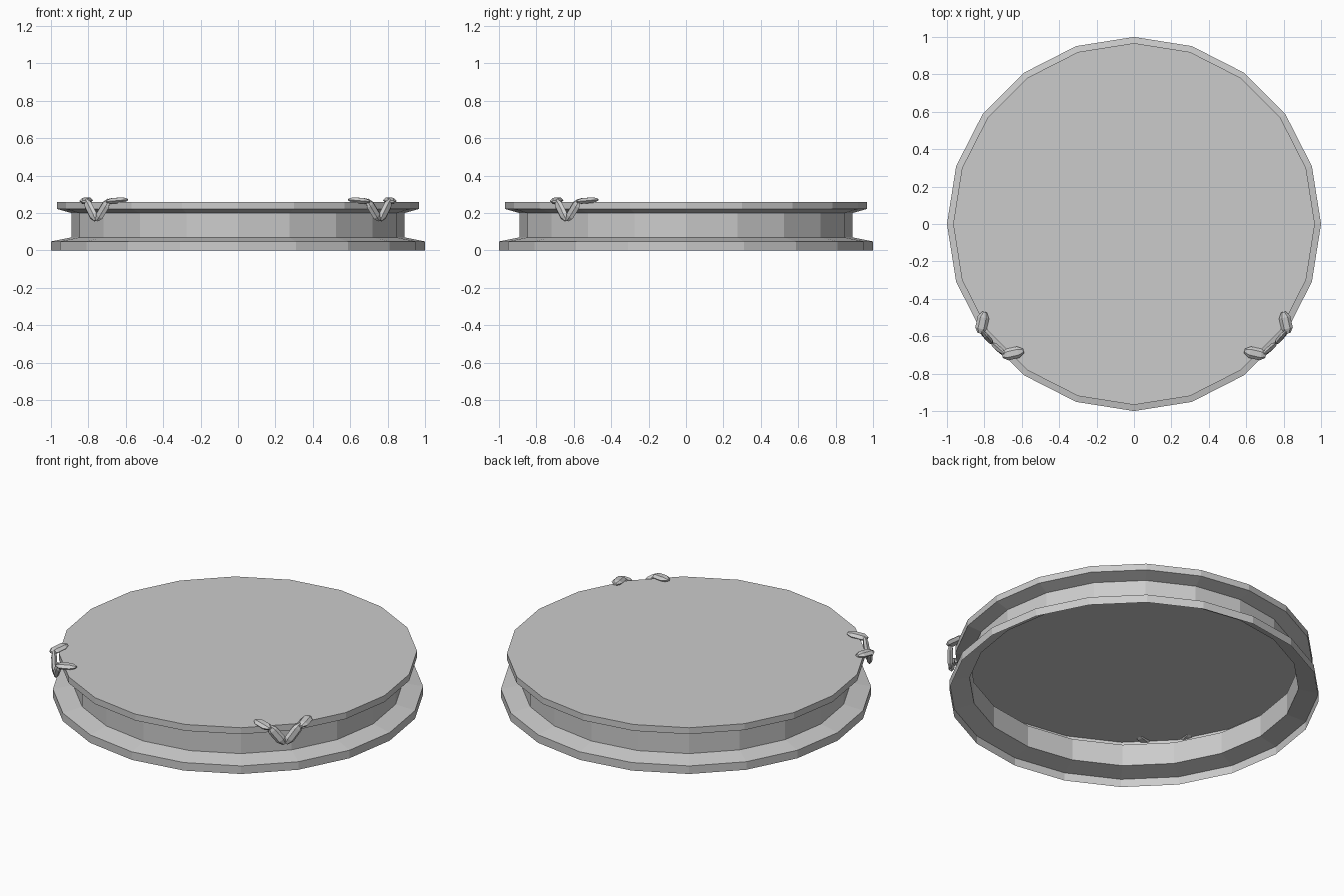
import bpy, bmesh
from math import sin, cos, pi
from mathutils import Vector

cube = bpy.data.objects.get("Cube")
if cube:
    bpy.data.objects.remove(cube, do_unlink=True)

grey = bpy.data.materials.new("plain grey")
grey.use_nodes = True
GREY = (0.6, 0.6, 0.6, 1)
grey.diffuse_color = GREY
grey.node_tree.nodes["Principled BSDF"].inputs["Base Color"].default_value = GREY


def finish(bm, name):
    bmesh.ops.recalc_face_normals(bm, faces=bm.faces)
    mesh = bpy.data.meshes.new(name)
    bm.to_mesh(mesh)
    bm.free()
    mesh.materials.append(grey)
    obj = bpy.data.objects.new(name, mesh)
    bpy.context.collection.objects.link(obj)
    return obj


def loft(bm, rings):
    """Skin consecutive rings of vertices with quads."""
    n = len(rings[0])
    for a, b in zip(rings, rings[1:]):
        for i in range(n):
            j = (i + 1) % n
            bm.faces.new((a[i], a[j], b[j], b[i]))


# Round platform: thin shell, open underneath, with a foot flange and top lip
SIDES = 20
PROFILE = [(1, 0), (1, 0.048), (0.89, 0.07), (0.89, 0.2), (0.967, 0.222), (0.967, 0.26)]
bm = bmesh.new()
rings = [[bm.verts.new((r * cos(2 * pi * i / SIDES), r * sin(2 * pi * i / SIDES), z))
          for i in range(SIDES)] for r, z in PROFILE]
loft(bm, rings)
bm.faces.new(rings[-1])
platform = finish(bm, "platform")
# An open shell: make sure the top faces outward
if max(platform.data.polygons, key=lambda p: p.area).normal.z < 0:
    platform.data.flip_normals()


def finger(bm, start, end, facing, width, depth):
    """Six-sided bar with tapered ends; facing is the thin direction."""
    start, end = Vector(start), Vector(end)
    axis = (end - start).normalized()
    side = axis.cross(Vector(facing)).normalized()
    out = side.cross(axis)
    rings = []
    for t, s in ((0, 0.4), (0.22, 1), (0.75, 1), (1, 0.4)):
        c = start.lerp(end, t)
        rings.append([bm.verts.new(c + side * (cos(k * pi / 3) * width * s / 2)
                                   + out * (sin(k * pi / 3) * depth * s / 2))
                      for k in range(6)])
    loft(bm, rings)
    bm.faces.new(rings[0])
    bm.faces.new(rings[-1])


# Rim claws: two fingers rise from one point and bend inward over the lip
for name, sx in (("left_claw", 1), ("right_claw", -1)):
    bm = bmesh.new()
    apex = Vector((0.75, -0.63, 0))

    def place(along, inward, z):
        # along the rim and toward the middle, measured from the apex
        x = apex.x + (along - inward) * 0.7071
        y = apex.y + (along + inward) * 0.7071
        return sx * x, y, z

    for s in (-1, 1):
        finger(bm, place(s * 0.004, -0.012, 0.162), place(s * 0.088, -0.004, 0.27),
               (sx, -1, 0), 0.055, 0.032)
        finger(bm, place(s * 0.085, -0.02, 0.262), place(s * 0.147, 0.078, 0.272),
               (0, 0, 1), 0.062, 0.034)
    finish(bm, name)
